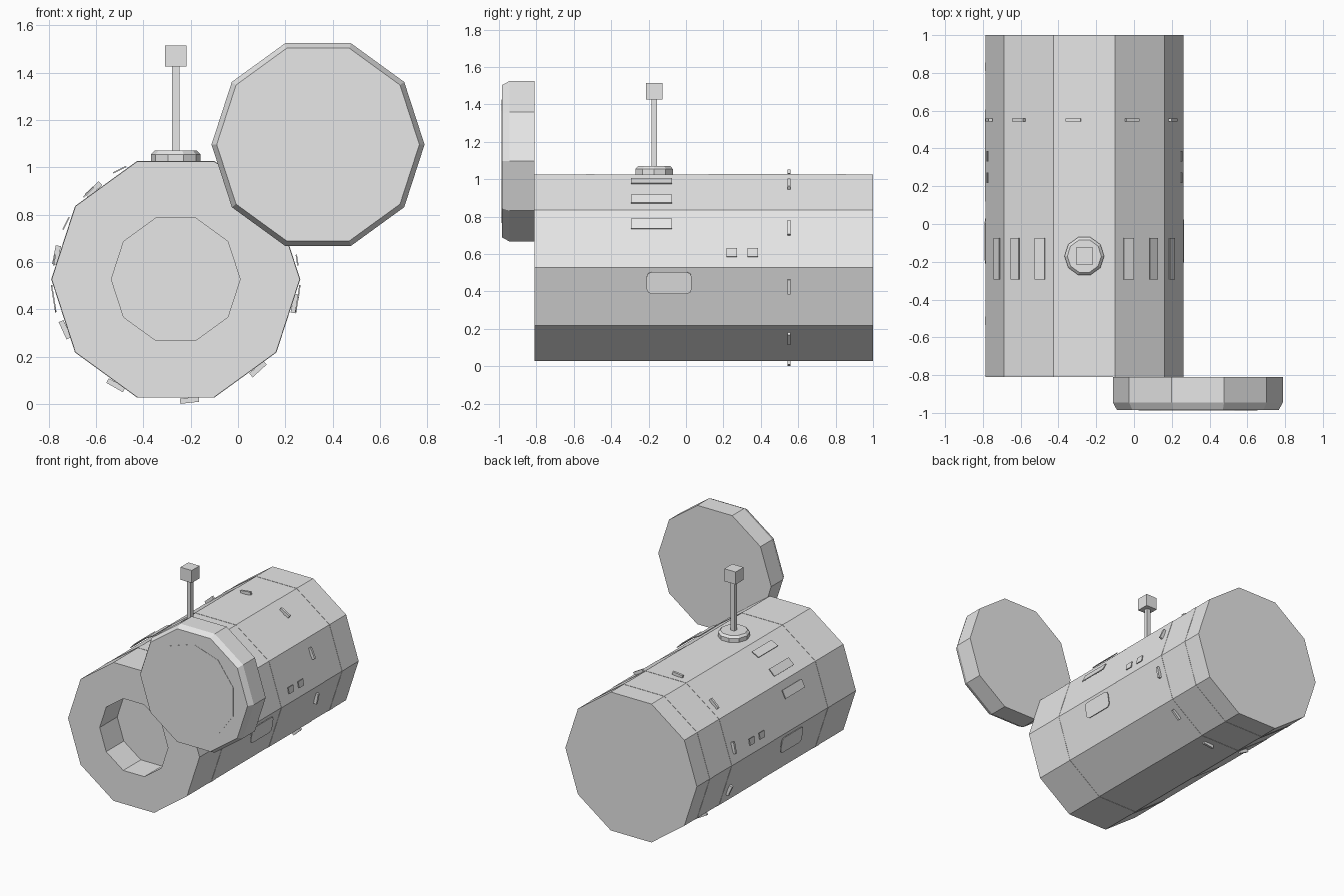
import bpy, bmesh, math
from mathutils import Matrix, Vector

cube = bpy.data.objects.get("Cube")
if cube:
    bpy.data.objects.remove(cube, do_unlink=True)

# One plain grey for the whole model
grey = bpy.data.materials.new("plain_grey")
grey.use_nodes = True
grey.diffuse_color = (0.8, 0.8, 0.8, 1)
grey.node_tree.nodes["Principled BSDF"].inputs["Base Color"].default_value = (0.8, 0.8, 0.8, 1)

SIDES = 10
AXIS_X, AXIS_Z = -0.263, 0.527    # centre line of the barrel
R = 0.524
FRONT, BACK = -0.81, 1.0


def finish(name, bm):
    bmesh.ops.recalc_face_normals(bm, faces=bm.faces)
    mesh = bpy.data.meshes.new(name)
    bm.to_mesh(mesh)
    bm.free()
    mesh.materials.append(grey)
    obj = bpy.data.objects.new(name, mesh)
    bpy.context.collection.objects.link(obj)
    return obj


def turned(name, profile, centre, upright=False, start=0.0):
    """Ten-sided solid from (radius, distance) rings along y, or along z if upright."""
    bm = bmesh.new()
    rings = []
    for radius, dist in profile:
        ring = []
        for i in range(SIDES):
            a = start + math.tau * i / SIDES
            c, s = radius * math.cos(a), radius * math.sin(a)
            offset = Vector((c, s, dist)) if upright else Vector((c, dist, s))
            ring.append(bm.verts.new(Vector(centre) + offset))
        rings.append(ring)
    for lower, upper in zip(rings, rings[1:]):
        for i in range(SIDES):
            j = (i + 1) % SIDES
            bm.faces.new((lower[i], lower[j], upper[j], upper[i]))
    bm.faces.new(rings[0])
    bm.faces.new(rings[-1])
    return finish(name, bm)


def box(name, size, centre):
    bm = bmesh.new()
    bmesh.ops.create_cube(bm, size=1, matrix=Matrix.Translation(centre) @ Matrix.Diagonal((*size, 1)))
    return finish(name, bm)


def plate(name, degrees, radius, y, width, length, thick=0.006, corner=0.0):
    """Small plate lying tangent to the barrel at an angle around its axis."""
    bm = bmesh.new()
    bmesh.ops.create_cube(bm, size=1, matrix=Matrix.Diagonal((width, length, thick, 1)))
    if corner:
        edges = [e for e in bm.edges if abs(e.verts[0].co.z - e.verts[1].co.z) > thick / 2]
        bmesh.ops.bevel(bm, geom=edges, offset=corner, segments=2, profile=0.5, affect='EDGES')
    a = math.radians(degrees)
    spot = (AXIS_X + radius * math.cos(a), y, AXIS_Z + radius * math.sin(a))
    bm.transform(Matrix.Translation(spot) @ Matrix.Rotation(math.pi / 2 - a, 4, 'Y'))
    return finish(name, bm)


# Barrel with a shallow recess in its front end
barrel_centre = (AXIS_X, 0, AXIS_Z)
turned("barrel", [(R, BACK), (R, FRONT), (0.272, FRONT), (0.272, FRONT + 0.2)][::1], barrel_centre)

# Barely raised bands round the barrel
for i, (y0, y1) in enumerate([(-0.535, -0.49), (0.12, 0.605), (0.81, 0.855)]):
    turned(f"band_{i + 1}", [(R - 0.01, y0), (R + 0.002, y0), (R + 0.002, y1), (R - 0.01, y1)],
           barrel_centre)

# Open round lid at the front, with a chamfered rim and a thin centre plate
lid_centre = (0.338, 0, 1.096)
turned("lid", [(0.45, FRONT), (0.45, -0.945), (0.428, -0.985)], lid_centre)
turned("lid_centre_plate", [(0.331, -0.984), (0.331, -0.987)], lid_centre, start=math.pi / SIDES)

# Antenna: chamfered foot, rod and square tip
mast = (AXIS_X, -0.17, 0)
turned("antenna_foot", [(0.105, 1.02), (0.105, 1.055), (0.09, 1.07)], mast, upright=True)
box("antenna_rod", (0.03, 0.03, 0.38), (AXIS_X, -0.17, 1.245))
box("antenna_tip", (0.09, 0.09, 0.09), (AXIS_X, -0.17, 1.47))

# Plates repeated on both flanks
for side in ("left", "right"):
    def around(a):
        return a if side == "left" else 180 - a
    for i, a in enumerate((27, 45, 63)):
        plate(f"vent_{side}_{i + 1}", around(a), 0.52, -0.185, 0.06, 0.22)
    plate(f"hatch_{side}", around(-9), 0.522, -0.09, 0.117, 0.24, corner=0.025)
    for i, y in enumerate((0.245, 0.358)):
        plate(f"window_{side}_{i + 1}", around(9), 0.519, y, 0.046, 0.056)

# Ring of thin tabs near the back
for i in range(SIDES):
    plate(f"tab_{i + 1}", 24.5 + 36 * i, 0.514, 0.55, 0.08, 0.016, thick=0.022)
